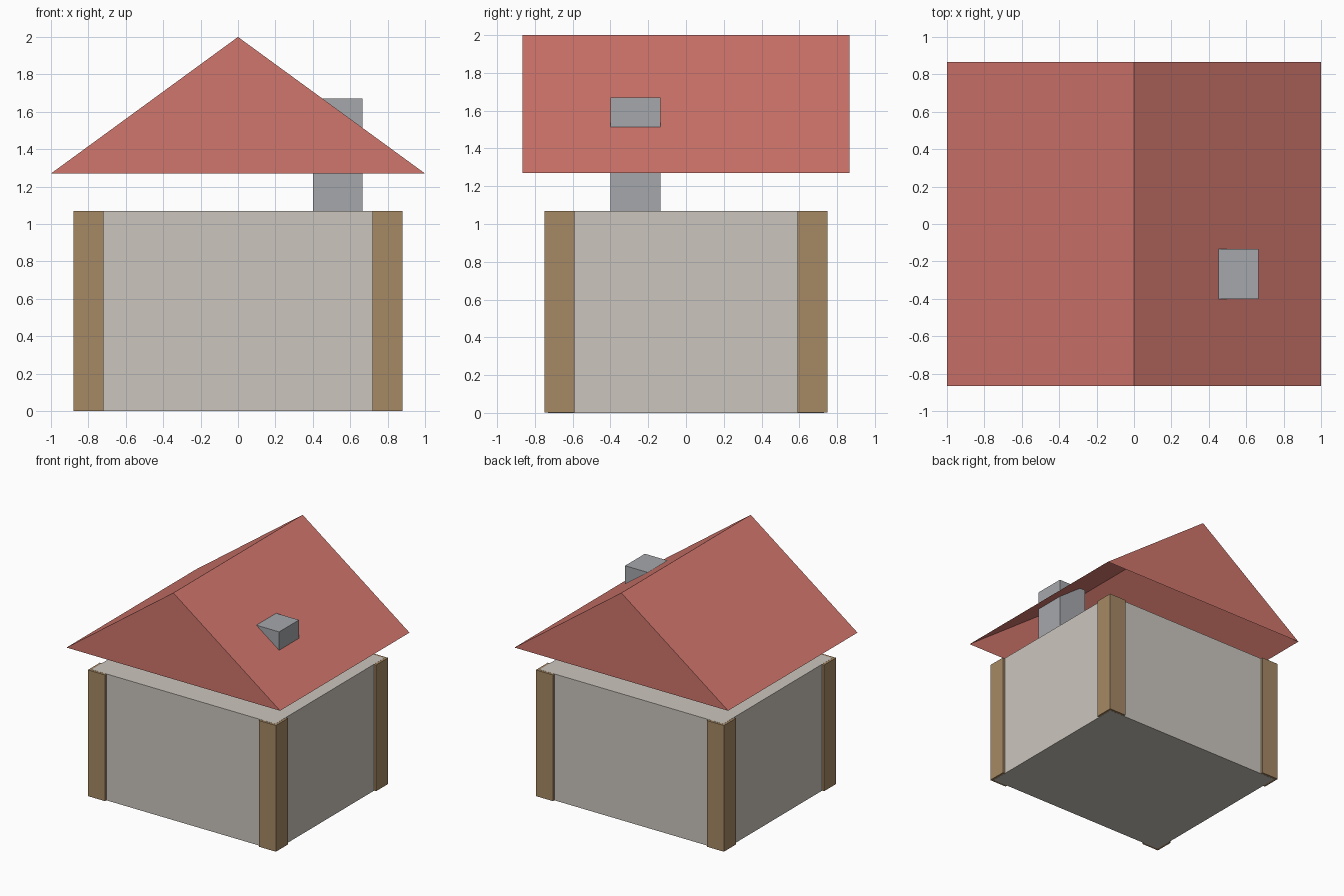
import bpy

if "Cube" in bpy.data.objects:
    bpy.data.objects.remove(bpy.data.objects["Cube"])


def material(name, rgb):
    mat = bpy.data.materials.new(name)
    mat.diffuse_color = (*rgb, 1)
    mat.use_nodes = True
    mat.node_tree.nodes["Principled BSDF"].inputs["Base Color"].default_value = mat.diffuse_color
    return mat


def mesh_object(name, verts, faces, mat=None):
    mesh = bpy.data.meshes.new(name)
    mesh.from_pydata(verts, [], faces)
    mesh.update()
    obj = bpy.data.objects.new(name, mesh)
    bpy.context.collection.objects.link(obj)
    if mat:
        mesh.materials.append(mat)
    return obj


def box(name, lo, hi, mat=None):
    bpy.ops.mesh.primitive_cube_add(size=1, location=[(a + b) / 2 for a, b in zip(lo, hi)])
    obj = bpy.context.object
    obj.name = name
    obj.scale = [b - a for a, b in zip(lo, hi)]
    bpy.ops.object.transform_apply(location=False, rotation=False, scale=True)
    if mat:
        obj.data.materials.append(mat)
    return obj


plaster = material("plaster", (0.60, 0.56, 0.51))
wood = material("wood", (0.38, 0.25, 0.13))
tiles = material("roof_red", (0.63, 0.18, 0.15))
stone = material("stone", (0.38, 0.39, 0.41))

# House body
box("walls", (-0.86, -0.73, 0), (0.86, 0.73, 1.07), plaster)

# Corner posts, standing slightly proud of the walls
for sx, side in ((-1, "left"), (1, "right")):
    for sy, end in ((-1, "front"), (1, "back")):
        cx, cy = sx * 0.80, sy * 0.67
        box(f"{end}_{side}_post", (cx - 0.08, cy - 0.08, 0.001),
            (cx + 0.08, cy + 0.08, 1.069), wood)

# Gabled roof shell, open underneath
X, Y, EAVE, RIDGE = 1.0, 0.865, 1.27, 2.0
roof_verts = [(x, y, z) for y in (-Y, Y) for x, z in ((-X, EAVE), (X, EAVE), (0, RIDGE))]
mesh_object("roof", roof_verts,
            [(0, 1, 2), (4, 3, 5), (1, 4, 5, 2), (3, 0, 2, 5)], tiles)

# Chimney passing through the right slope
box("chimney", (0.40, -0.40, 1.07), (0.665, -0.135, 1.67), stone)
